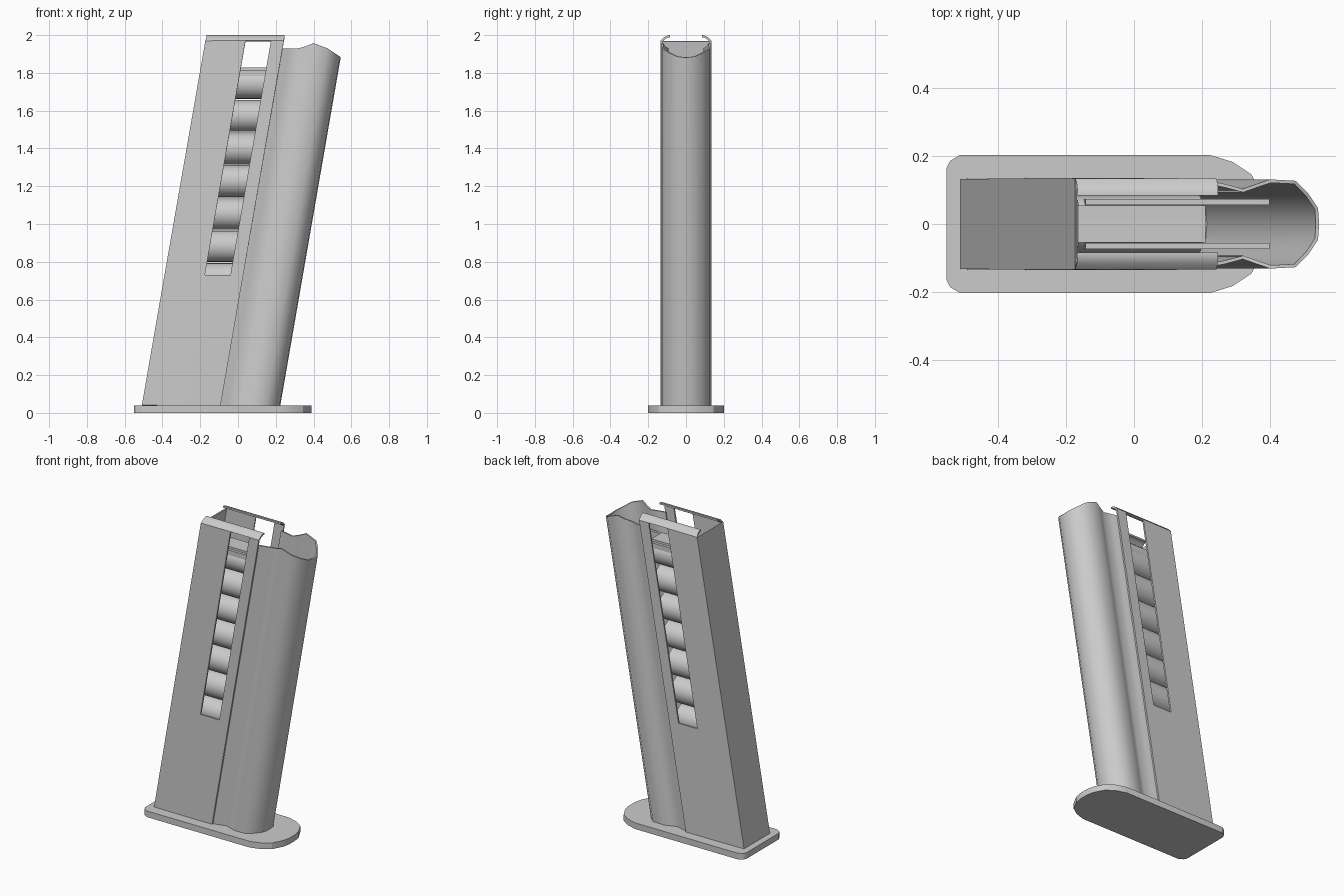
import bpy, bmesh, math

if "Cube" in bpy.data.objects:
    bpy.data.objects.remove(bpy.data.objects["Cube"])

SLOPE = 0.1735   # forward lean of everything above the base plate
Z0 = 0.04        # top of the base plate


def make(name, verts, faces, lean=True, thick=0, angle=35):
    if lean:
        verts = [(x + SLOPE * (z - Z0), y, z) for x, y, z in verts]
    me = bpy.data.meshes.new(name)
    me.from_pydata(verts, [], faces)
    bm = bmesh.new()
    bm.from_mesh(me)
    bmesh.ops.remove_doubles(bm, verts=bm.verts, dist=0.0005)
    bmesh.ops.recalc_face_normals(bm, faces=bm.faces)
    bm.to_mesh(me)
    bm.free()
    ob = bpy.data.objects.new(name, me)
    bpy.context.collection.objects.link(ob)
    bpy.ops.object.select_all(action='DESELECT')
    ob.select_set(True)
    bpy.context.view_layer.objects.active = ob
    if thick:
        mod = ob.modifiers.new("wall", 'SOLIDIFY')
        mod.thickness = thick
        mod.offset = 0
        bpy.ops.object.modifier_apply(modifier="wall")
    bpy.ops.object.shade_smooth_by_angle(angle=math.radians(angle))
    return ob


def box(name, x0, x1, y0, y1, z0, z1):
    v = [(x, y, z) for x in (x0, x1) for y in (y0, y1) for z in (z0, z1)]
    f = [(0, 1, 3, 2), (4, 6, 7, 5), (0, 4, 5, 1), (2, 3, 7, 6), (0, 2, 6, 4), (1, 5, 7, 3)]
    return make(name, v, f)


# Base plate: rounded nose, clipped back corners
half = [(-0.55, 0.165), (-0.54, 0.185), (-0.512, 0.202), (0.225, 0.202),
        (0.29, 0.182), (0.345, 0.145), (0.38, 0.08), (0.39, 0.03)]
ring = half + [(x, -y) for x, y in reversed(half)]
n = len(ring)
make("base_plate", [(x, y, z) for z in (0, Z0) for x, y in ring],
     [tuple(range(n)), tuple(range(n, 2 * n))] +
     [(i, (i + 1) % n, n + (i + 1) % n, n + i) for i in range(n)], lean=False, angle=20)

# Rear sleeve: back wall, slotted sides and curled top lips
W = 0.129
cols = [-0.505, -0.295, -0.16, -0.092]
rows = [(W, Z0), (W, 0.73), (W, 1.968), (0.113, 1.985), (0.095, 1.994), (0.084, 1.994)]
verts, faces = [], []
for s in (-1, 1):
    for j in range(len(rows) - 1):
        for i in range(3):
            if i == 1 and j == 1:
                continue
            k = len(verts)
            (ya, za), (yb, zb) = rows[j], rows[j + 1]
            verts += [(cols[i], s * ya, za), (cols[i + 1], s * ya, za),
                      (cols[i + 1], s * yb, zb), (cols[i], s * yb, zb)]
            faces.append((k, k + 1, k + 2, k + 3))
for za, zb in ((Z0, 0.73), (0.73, 1.968)):
    k = len(verts)
    verts += [(cols[0], -W, za), (cols[0], W, za), (cols[0], W, zb), (cols[0], -W, zb)]
    faces.append((k, k + 1, k + 2, k + 3))
make("rear_sleeve", verts, faces, thick=0.011)

# Front shell: pinched then rounded section with a wavy top edge (x, y, top z)
prof = [(-0.10, 0.120, 1.93), (-0.06, 0.112, 1.93), (-0.008, 0.098, 1.93), (0.03, 0.112, 1.94),
        (0.068, 0.126, 1.957), (0.145, 0.122, 1.93), (0.185, 0.085, 1.905), (0.215, 0.045, 1.887),
        (0.219, 0.0, 1.882)]
prof += [(x, -y, z) for x, y, z in reversed(prof[:-1])]
n = len(prof)
make("front_shell", [(x, y, Z0) for x, y, z in prof] + list(prof),
     [(i, i + 1, n + i + 1, n + i) for i in range(n - 1)], thick=0.01, angle=60)

# Stack of rounded bars seen through the slots
R, SEG = 0.084, 20
for k in range(7):
    zc = 1.745 - 0.1725 * k
    v = [(x, R * math.cos(2 * math.pi * i / SEG), zc + R * math.sin(2 * math.pi * i / SEG))
         for x in (-0.47, -0.105) for i in range(SEG)]
    f = [tuple(range(SEG)), tuple(range(SEG, 2 * SEG))]
    f += [(i, (i + 1) % SEG, SEG + (i + 1) % SEG, SEG + i) for i in range(SEG)]
    make(f"inner_bar_{k + 1}", v, f)

# Flat top plate and its two long side rails
box("top_plate", -0.475, -0.10, -0.055, 0.055, 1.80, 1.828)
for s, side in ((-1, "right"), (1, "left")):
    box(f"{side}_rail", -0.45, 0.09, min(s * 0.056, s * 0.074), max(s * 0.056, s * 0.074), 1.77, 1.815)
